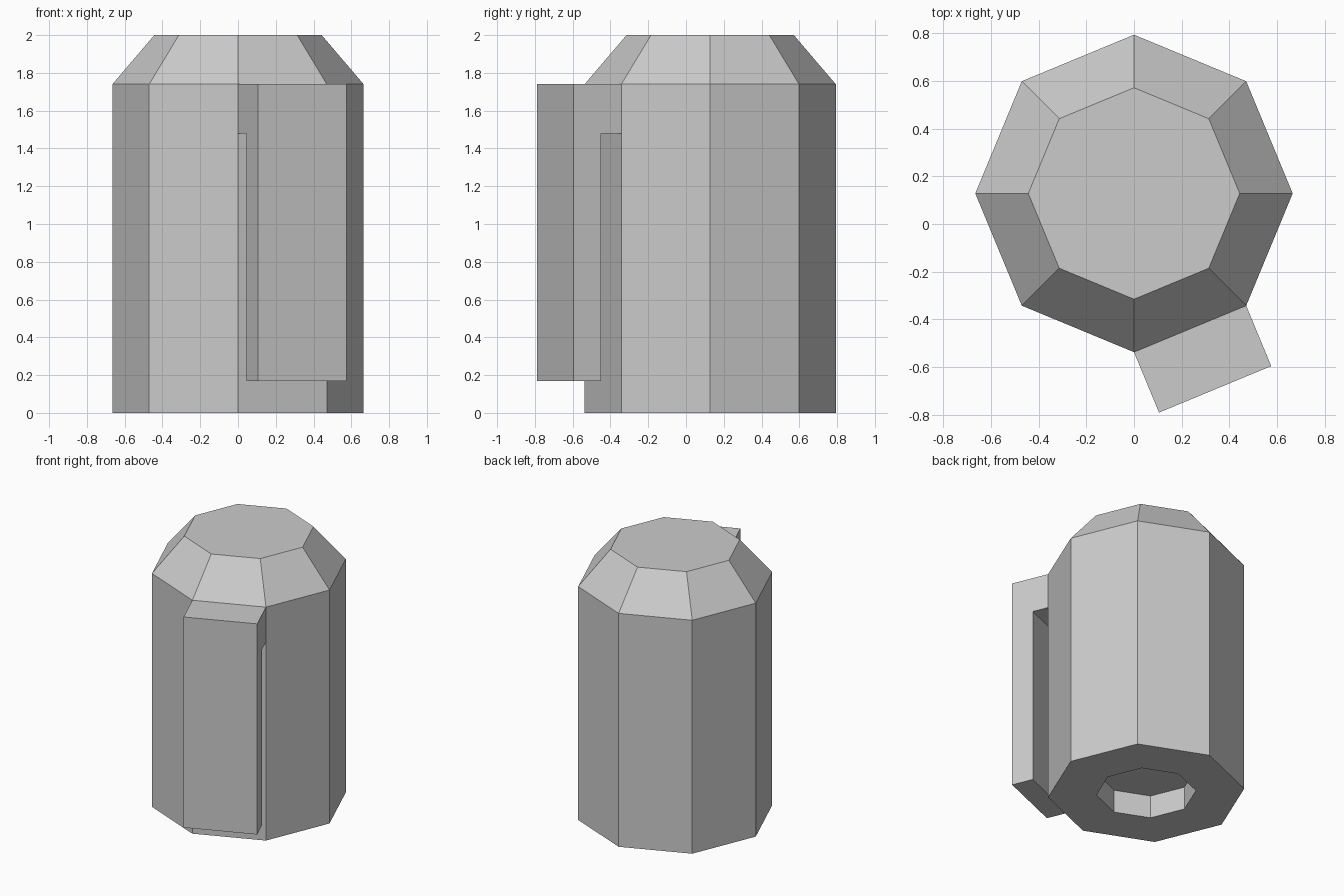
import bpy, bmesh
from math import sin, cos, pi
from mathutils import Vector

if "Cube" in bpy.data.objects:
    bpy.data.objects.remove(bpy.data.objects["Cube"])

CENTRE = Vector((0, 0.128, 0))
RADIUS = 0.665


def finish(name, bm):
    bmesh.ops.recalc_face_normals(bm, faces=bm.faces)
    mesh = bpy.data.meshes.new(name)
    bm.to_mesh(mesh)
    bm.free()
    obj = bpy.data.objects.new(name, mesh)
    bpy.context.collection.objects.link(obj)


def corner(i, radius, z):
    a = i * pi / 4
    return CENTRE + Vector((radius * cos(a), radius * sin(a), z))


# Eight-sided body: base recess, straight wall and sloped shoulder
bm = bmesh.new()
profile = [(0.337, 0.17), (0.337, 0), (RADIUS, 0), (RADIUS, 1.74), (0.443, 2)]
rings = [[bm.verts.new(corner(i, r, z)) for i in range(8)] for r, z in profile]
for low, high in zip(rings, rings[1:]):
    for i in range(8):
        j = (i + 1) % 8
        bm.faces.new((low[i], low[j], high[j], high[i]))
bm.faces.new(rings[0])
bm.faces.new(rings[-1])
finish("mug_body", bm)

# Hooked handle: L profile (distance from wall, height) spanning one wall
start, end = corner(6, RADIUS, 0), corner(7, RADIUS, 0)
out = Vector((cos(-3 * pi / 8), sin(-3 * pi / 8), 0))
bm = bmesh.new()
hook = [(-0.01, 1.74), (0.274, 1.74), (0.274, 0.17),
        (0.117, 0.17), (0.117, 1.48), (-0.01, 1.48)]
face = bm.faces.new([bm.verts.new(start + out * d + Vector((0, 0, z))) for d, z in hook])
side = bmesh.ops.extrude_face_region(bm, geom=[face])
moved = [v for v in side["geom"] if isinstance(v, bmesh.types.BMVert)]
bmesh.ops.translate(bm, verts=moved, vec=end - start)
finish("handle", bm)
